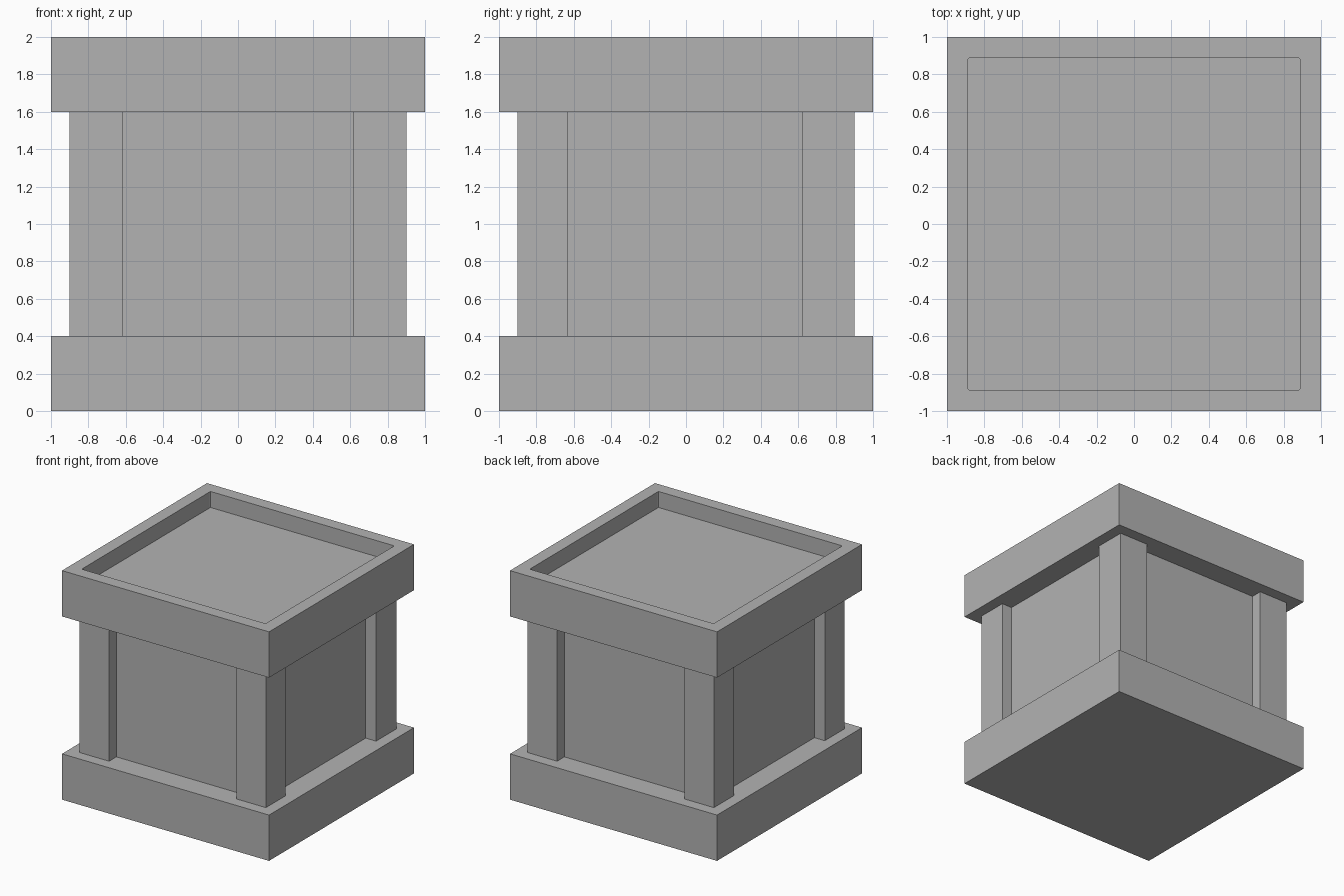
import bpy, bmesh
from mathutils import Vector

old = bpy.data.objects.get("Cube")
if old:
    bpy.data.objects.remove(old, do_unlink=True)

GREY = (0.45, 0.45, 0.45, 1)
mat = bpy.data.materials.new("plain grey")
mat.use_nodes = True
mat.diffuse_color = GREY
mat.node_tree.nodes["Principled BSDF"].inputs["Base Color"].default_value = GREY


def box(name, low, high, recess=None):
    """Box between two corners; recess = (rim width, depth) sinks the top."""
    low, high = Vector(low), Vector(high)
    bm = bmesh.new()
    bmesh.ops.create_cube(bm, size=1)
    bmesh.ops.scale(bm, vec=high - low, verts=bm.verts)
    bmesh.ops.translate(bm, vec=(low + high) / 2, verts=bm.verts)
    if recess:
        rim, depth = recess
        bm.normal_update()
        top = max(bm.faces, key=lambda f: f.calc_center_median().z)
        bmesh.ops.inset_individual(bm, faces=[top], thickness=rim)
        # Extrude the inner face down to form the tray walls
        ext = bmesh.ops.extrude_discrete_faces(bm, faces=[top])
        floor = ext["faces"][0]
        bmesh.ops.translate(bm, vec=(0, 0, -depth), verts=floor.verts)
        # Slightly soften the tray's four inner corners
        corners = [e for e in bm.edges
                   if abs(e.verts[0].co.z - e.verts[1].co.z) > depth * 0.9
                   and abs(e.verts[0].co.x) < high.x - rim / 2]
        bmesh.ops.bevel(bm, geom=corners, offset=0.01, segments=2,
                        profile=0.5, affect='EDGES')
    bmesh.ops.recalc_face_normals(bm, faces=bm.faces)
    mesh = bpy.data.meshes.new(name)
    bm.to_mesh(mesh)
    bm.free()
    mesh.materials.append(mat)
    obj = bpy.data.objects.new(name, mesh)
    bpy.context.collection.objects.link(obj)
    return obj


# Base slab, central body and sunken top
box("base_slab", (-1, -1, 0), (1, 1, 0.4))
box("body", (-0.8, -0.8, 0.4), (0.8, 0.8, 1.6))
box("top_tray", (-1, -1, 1.6), (1, 1, 2), recess=(0.158, 0.14))

# Corner posts
for side, sx in (("left", 1), ("right", -1)):
    for end, sy, inner in (("front", -1, 0.63), ("back", 1, 0.62)):
        xs = sorted((sx * 0.615, sx * 0.9))
        ys = sorted((sy * inner, sy * 0.9))
        box(f"{end}_{side}_post", (xs[0], ys[0], 0.4), (xs[1], ys[1], 1.6))
